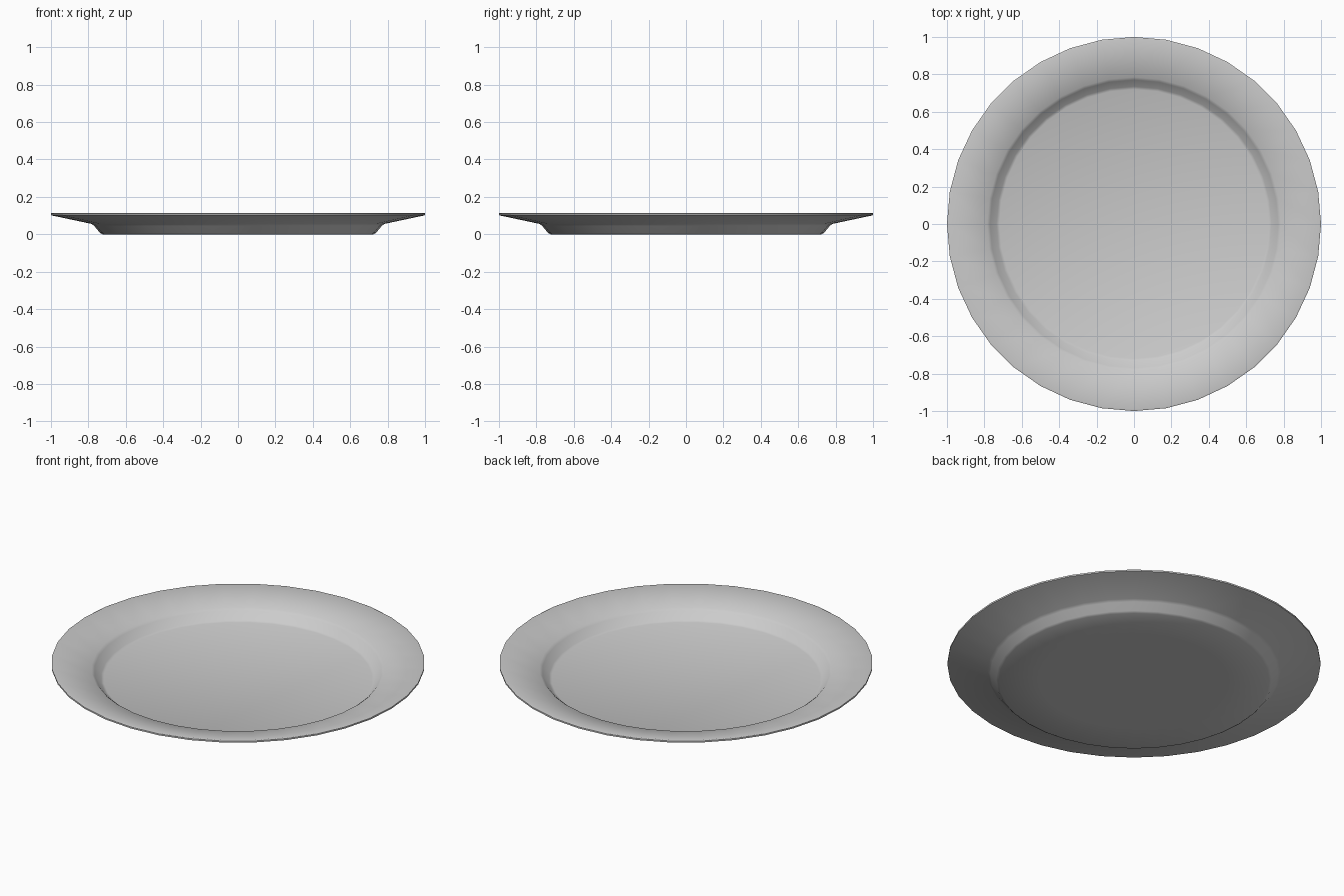
import bpy, bmesh
from math import pi, sin, cos, radians

if "Cube" in bpy.data.objects:
    bpy.data.objects.remove(bpy.data.objects["Cube"])

SIDES = 36

# Closed cross-section (radius, height): underside outwards, then top inwards
PROFILE = [(0, 0.003), (0.5, 0.001), (0.725, 0), (0.738, 0.008), (0.77, 0.046),
           (0.785, 0.056), (0.992, 0.1), (1.0, 0.103), (1.0, 0.112), (0.992, 0.115),
           (0.785, 0.071), (0.77, 0.06), (0.735, 0.02), (0.72, 0.014), (0, 0.014)]


def lathe(name, profile, sides):
    bm = bmesh.new()
    rings = []
    for r, z in profile:
        if r == 0:
            rings.append([bm.verts.new((0, 0, z))] * sides)
        else:
            rings.append([bm.verts.new((r * cos(2 * pi * i / sides),
                                        r * sin(2 * pi * i / sides), z))
                          for i in range(sides)])
    for a, b in zip(rings, rings[1:]):
        for i in range(sides):
            j = (i + 1) % sides
            corners = list(dict.fromkeys((a[i], a[j], b[j], b[i])))
            bm.faces.new(corners)
    bmesh.ops.recalc_face_normals(bm, faces=bm.faces)
    mesh = bpy.data.meshes.new(name)
    bm.to_mesh(mesh)
    bm.free()
    obj = bpy.data.objects.new(name, mesh)
    bpy.context.collection.objects.link(obj)
    return obj


# Plate: flat well, short sloped wall and wide flared rim
plate = lathe("plate", PROFILE, SIDES)
bpy.context.view_layer.objects.active = plate
plate.select_set(True)
bpy.ops.object.shade_smooth_by_angle(angle=radians(40))
